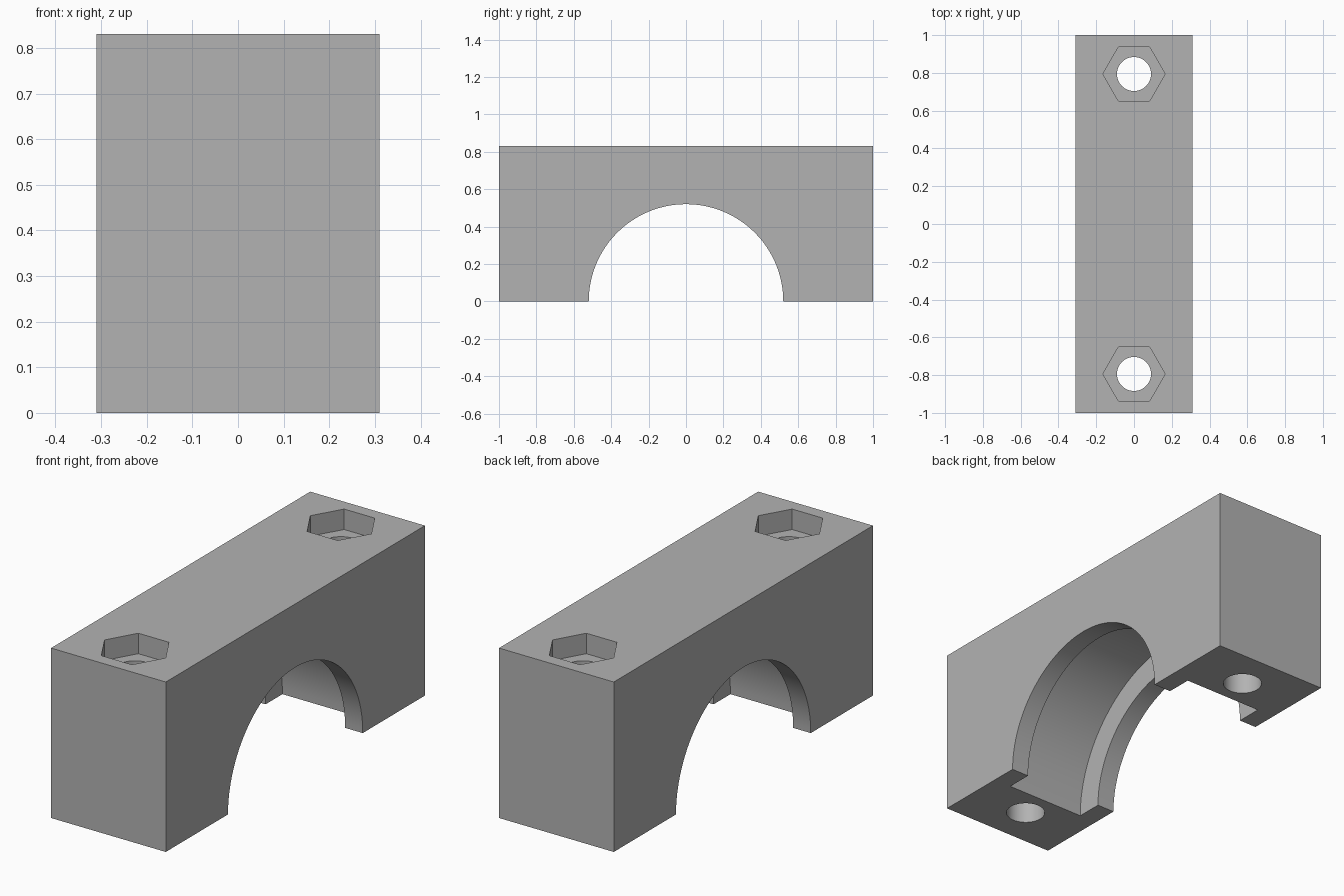
import bpy
from math import radians

default = bpy.data.objects.get("Cube")
if default:
    bpy.data.objects.remove(default, do_unlink=True)

LENGTH, WIDTH, HEIGHT = 2.0, 0.62, 0.83
BORE_R, GROOVE_R, GROOVE_W = 0.52, 0.65, 0.43
BOLT_Y, BOLT_R = 0.794, 0.09
NUT_R, NUT_DEPTH = 0.165, 0.10

grey = bpy.data.materials.new("plain grey")
grey.use_nodes = True
colour = (0.45, 0.45, 0.45, 1)
grey.diffuse_color = colour
grey.node_tree.nodes["Principled BSDF"].inputs["Base Color"].default_value = colour


def cylinder(name, radius, depth, location, sides=96, rotation=(0, 0, 0)):
    bpy.ops.mesh.primitive_cylinder_add(vertices=sides, radius=radius, depth=depth,
                                        location=location, rotation=rotation)
    obj = bpy.context.object
    obj.name = name
    obj.hide_render = True
    return obj


# Clamp body
bpy.ops.mesh.primitive_cube_add(size=1, location=(0, 0, HEIGHT / 2))
body = bpy.context.object
body.name = "clamp_body"
body.scale = (WIDTH, LENGTH, HEIGHT)
bpy.ops.object.transform_apply(location=True, rotation=False, scale=True)
body.data.materials.append(grey)

# Half-round bore with a wider bearing groove in its middle
across = (0, radians(90), 0)
cutters = [
    cylinder("bore_cutter", BORE_R, WIDTH + 0.2, (0, 0, 0), 128, across),
    cylinder("groove_cutter", GROOVE_R, GROOVE_W, (0, 0, 0), 128, across),
]

# Bolt holes and hexagonal nut pockets, corners pointing sideways
for side in (-1, 1):
    y = side * BOLT_Y
    cutters.append(cylinder("bolt_hole_cutter", BOLT_R, HEIGHT * 2, (0, y, HEIGHT / 2), 64))
    cutters.append(cylinder("nut_pocket_cutter", NUT_R, NUT_DEPTH * 2, (0, y, HEIGHT),
                            6, (0, 0, radians(30))))

# Cut the body
bpy.ops.object.select_all(action="DESELECT")
body.select_set(True)
bpy.context.view_layer.objects.active = body
for cutter in cutters:
    mod = body.modifiers.new(cutter.name, "BOOLEAN")
    mod.operation = "DIFFERENCE"
    mod.solver = "EXACT"
    mod.object = cutter
    bpy.ops.object.modifier_apply(modifier=mod.name)
for cutter in cutters:
    bpy.data.objects.remove(cutter, do_unlink=True)

bpy.ops.object.shade_smooth_by_angle(angle=radians(30))
